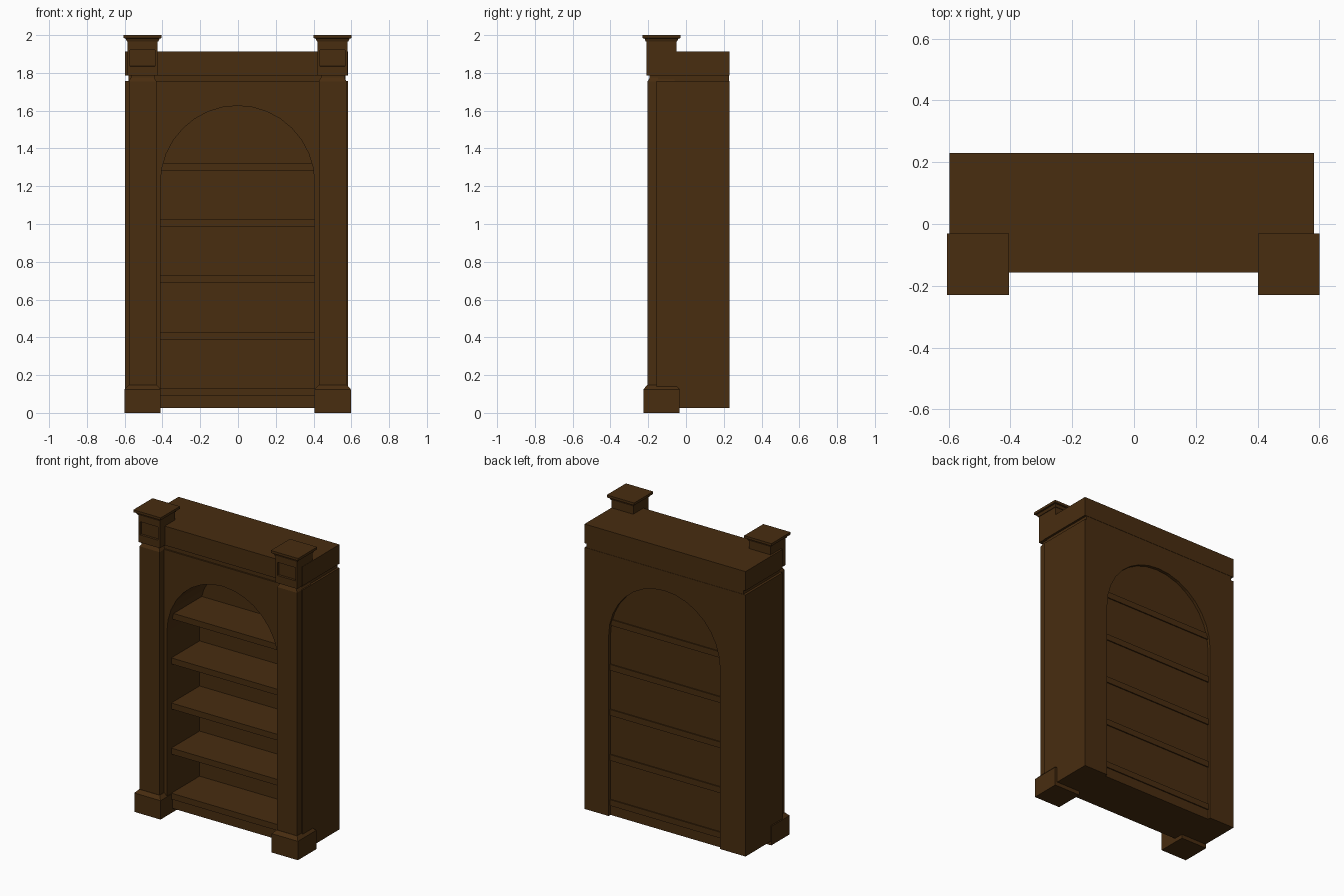
import bpy, bmesh, math

if "Cube" in bpy.data.objects:
    bpy.data.objects.remove(bpy.data.objects["Cube"])

wood = bpy.data.materials.new("dark walnut")
wood.diffuse_color = (0.065, 0.026, 0.005, 1)
wood.use_nodes = True
wood.node_tree.nodes["Principled BSDF"].inputs["Base Color"].default_value = wood.diffuse_color


def finish(bm, name):
    bmesh.ops.recalc_face_normals(bm, faces=bm.faces)
    me = bpy.data.meshes.new(name)
    bm.to_mesh(me)
    bm.free()
    me.materials.append(wood)
    ob = bpy.data.objects.new(name, me)
    bpy.context.collection.objects.link(ob)
    return ob


def box(name, x0, x1, y0, y1, z0, z1):
    bm = bmesh.new()
    bmesh.ops.create_cube(bm, size=1)
    for v in bm.verts:
        v.co = ((x0 + x1) / 2 + v.co.x * (x1 - x0),
                (y0 + y1) / 2 + v.co.y * (y1 - y0),
                (z0 + z1) / 2 + v.co.z * (z1 - z0))
    return finish(bm, name)


def square_turning(name, cx, cy, profile):
    """Square stack through (half width, height) pairs."""
    bm = bmesh.new()
    rings = [[bm.verts.new((cx + sx * h, cy + sy * h, z))
              for sx, sy in ((-1, -1), (1, -1), (1, 1), (-1, 1))] for h, z in profile]
    for a, b in zip(rings, rings[1:]):
        for i in range(4):
            j = (i + 1) % 4
            bm.faces.new((a[i], a[j], b[j], b[i]))
    bm.faces.new(rings[0][::-1])
    bm.faces.new(rings[-1])
    return finish(bm, name)


# Main carcass extents
L, R, F, B = -0.597, 0.582, -0.157, 0.23
AL, AR = -0.411, 0.406            # arch opening
AC, AW = (AL + AR) / 2, (AR - AL) / 2
SPRING = 1.215

# Carcass: outer rectangle with an arched opening, extruded front to back
outline = [(L, 0.026), (L, 1.757), (R, 1.757), (R, 0.026), (AR, 0.026)]
outline += [(AC + AW * math.cos(math.pi * i / 16), SPRING + 0.411 * math.sin(math.pi * i / 16))
            for i in range(17)]
outline.append((AL, 0.026))
bm = bmesh.new()
face = bm.faces.new([bm.verts.new((x, F, z)) for x, z in outline])
ext = bmesh.ops.extrude_face_region(bm, geom=[face])
for v in ext["geom"]:
    if isinstance(v, bmesh.types.BMVert):
        v.co.y = B
bmesh.ops.triangulate(bm, faces=[f for f in bm.faces if len(f.verts) > 4])
finish(bm, "arched_carcass")

# Back panel filling the arch, slightly recessed
bm = bmesh.new()
face = bm.faces.new([bm.verts.new((x, 0.185, z)) for x, z in outline[4:]])
ext = bmesh.ops.extrude_face_region(bm, geom=[face])
for v in ext["geom"]:
    if isinstance(v, bmesh.types.BMVert):
        v.co.y = 0.21
finish(bm, "back_panel")

# Recessed groove and top frieze
box("frieze_groove", L + 0.016, R - 0.014, F + 0.01, B - 0.002, 1.75, 1.79)
box("top_frieze", L, R, F, B, 1.785, 1.912)

# Shelves and the kick board under the lowest one
for i in range(5):
    z = 0.09 + 0.2985 * i
    box("shelf", AL, AR, -0.11, 0.217, z, z + 0.04)
box("kick_board", AL, AR, -0.10, 0.21, 0.026, 0.09)

# Front columns
CY = -0.13
for side, cx in (("left", -0.505), ("right", 0.501)):
    square_turning(side + "_plinth", cx, CY,
                   [(0.096, 0), (0.096, 0.125), (0.075, 0.147)])
    square_turning(side + "_shaft", cx, CY,
                   [(0.073, 0.14), (0.073, 1.755), (0.062, 1.775), (0.062, 1.79)])
    # Capital block with a sunken front panel
    cap = square_turning(side + "_capital", cx, CY, [(0.079, 1.785), (0.079, 1.968)])
    bm = bmesh.new()
    bm.from_mesh(cap.data)
    bm.normal_update()
    front = [f for f in bm.faces if f.normal.y < -0.9]
    bmesh.ops.inset_region(bm, faces=front, thickness=0.018)
    for v in front[0].verts:
        v.co.z = 1.835 if v.co.z < 1.87 else 1.922
    bmesh.ops.inset_region(bm, faces=front, thickness=0.0005, depth=-0.015)
    bm.to_mesh(cap.data)
    bm.free()
    # Flared cap
    square_turning(side + "_cap", cx, CY,
                   [(0.083, 1.966), (0.09, 1.982), (0.1, 1.984), (0.1, 2.0)])
